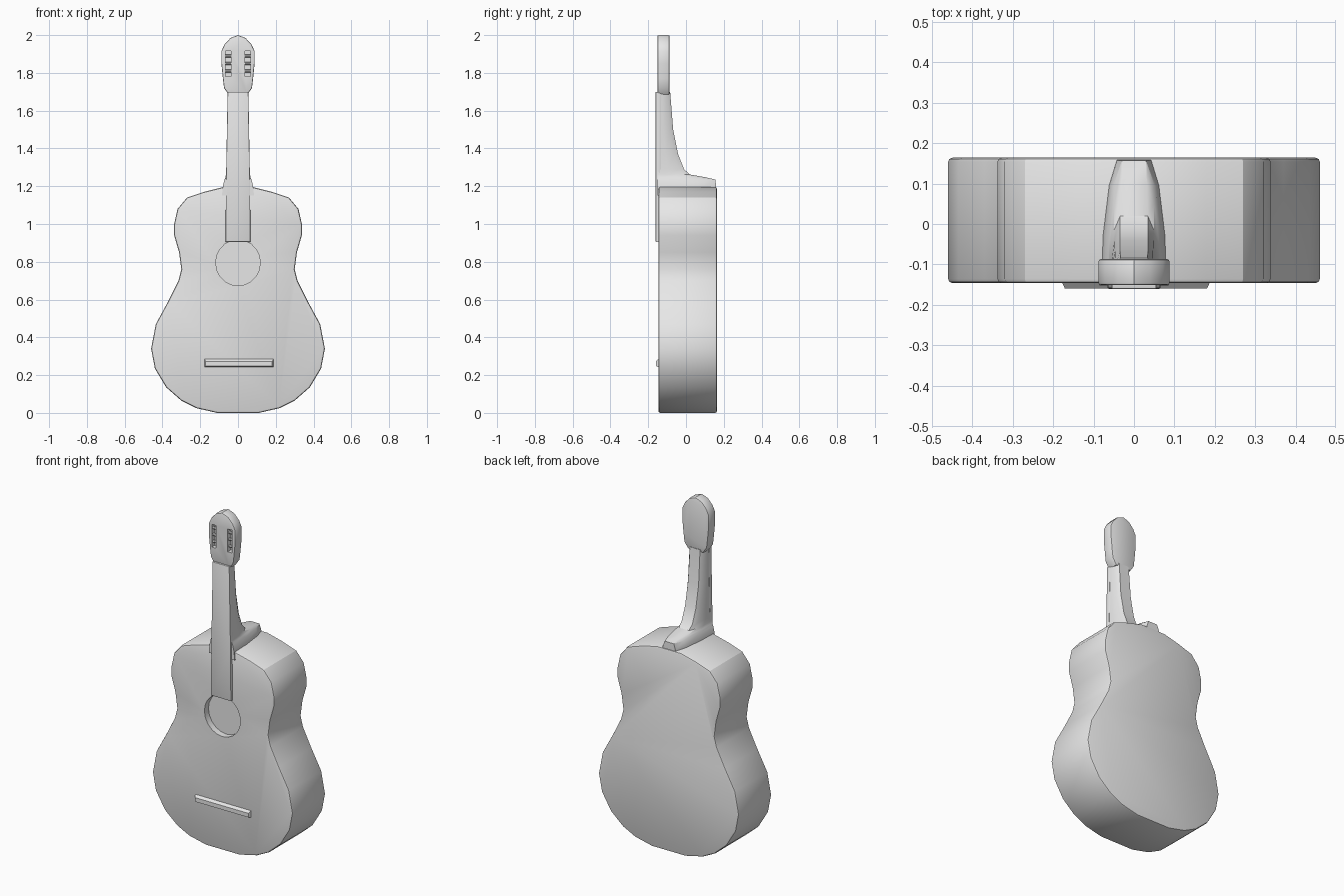
import bpy, bmesh, math
from mathutils import Matrix

cube = bpy.data.objects.get("Cube")
if cube:
    bpy.data.objects.remove(cube, do_unlink=True)

grey = bpy.data.materials.new("plain grey")
grey.use_nodes = True
grey.diffuse_color = (0.8, 0.8, 0.8, 1)
grey.node_tree.nodes["Principled BSDF"].inputs["Base Color"].default_value = (0.8, 0.8, 0.8, 1)


def finish(name, bm):
    """Turn a bmesh into a smooth-by-angle grey object."""
    bmesh.ops.recalc_face_normals(bm, faces=bm.faces[:])
    mesh = bpy.data.meshes.new(name)
    bm.to_mesh(mesh)
    bm.free()
    mesh.materials.append(grey)
    obj = bpy.data.objects.new(name, mesh)
    bpy.context.collection.objects.link(obj)
    shade(obj)
    return obj


def shade(obj):
    bpy.ops.object.select_all(action="DESELECT")
    obj.select_set(True)
    bpy.context.view_layer.objects.active = obj
    bpy.ops.object.shade_smooth_by_angle(angle=math.radians(28))


def mirrored(half):
    """Close a right-hand (x, z) outline with its mirror image."""
    return half + [(-x, z) for x, z in reversed(half) if x > 0]


def slab(name, outline, front, back, bevel=0):
    """Extrude an (x, z) outline in depth and soften both rims."""
    bm = bmesh.new()
    cap = bm.faces.new([bm.verts.new((x, front, z)) for x, z in outline])
    new = bmesh.ops.extrude_face_region(bm, geom=[cap], use_keep_orig=True)["geom"]
    moved = [v for v in new if isinstance(v, bmesh.types.BMVert)]
    bmesh.ops.translate(bm, verts=moved, vec=(0, back - front, 0))
    if bevel:
        bmesh.ops.recalc_face_normals(bm, faces=bm.faces[:])
        rims = [e for e in bm.edges if abs(e.verts[0].co.y - e.verts[1].co.y) < 1e-5]
        bmesh.ops.bevel(bm, geom=rims, offset=bevel, segments=2, profile=0.5, affect="EDGES")
    return finish(name, bm)


def cut(obj, cutter):
    mod = obj.modifiers.new("cut", "BOOLEAN")
    mod.operation = "DIFFERENCE"
    mod.solver = "EXACT"
    mod.object = cutter
    bpy.context.view_layer.objects.active = obj
    bpy.ops.object.modifier_apply(modifier=mod.name)
    bpy.data.objects.remove(cutter, do_unlink=True)
    shade(obj)


def box(x0, x1, z0, z1):
    return [(x0, z0), (x1, z0), (x1, z1), (x0, z1)]


# Waisted body with a shallow sound hole
body = slab("body", mirrored([
    (0.11, 0.0), (0.22, 0.025), (0.3, 0.065), (0.38, 0.135), (0.44, 0.235), (0.46, 0.34),
    (0.435, 0.47), (0.37, 0.59), (0.315, 0.7), (0.3, 0.76), (0.312, 0.85), (0.338, 0.94),
    (0.338, 1.0), (0.32, 1.08), (0.27, 1.14), (0.18, 1.17), (0.08, 1.195)]),
    -0.146, 0.164, 0.01)
hole = [(0.118 * math.cos(a), 0.795 + 0.122 * math.sin(a))
        for a in (math.tau * i / 20 for i in range(20))]
cut(body, slab("hole_cutter", hole, -0.3, -0.108))

# Fretboard running from the hole to the head
slab("fretboard", mirrored([(0.066, 0.905), (0.064, 1.2), (0.055, 1.7)]), -0.161, -0.135, 0.004)

# Neck and heel: sections (height, half width, back depth, back half width)
stations = [(1.15, 0.085, 0.158, 0.045), (1.2, 0.08, 0.158, 0.042), (1.235, 0.072, 0.157, 0.03),
            (1.248, 0.066, 0.1, 0.032), (1.262, 0.064, 0.02, 0.034), (1.29, 0.062, -0.01, 0.035),
            (1.37, 0.06, -0.042, 0.035), (1.5, 0.058, -0.068, 0.035), (1.7, 0.055, -0.084, 0.033)]
bm = bmesh.new()
rings = []
for z, w, back, bw in stations:
    front = -0.152
    d = back - front
    half = [(w, front), (w * 0.95, front + d * 0.4), ((w + bw) / 2, front + d * 0.8), (bw, back)]
    rings.append([bm.verts.new((x, y, z)) for x, y in mirrored(half)])
for low, high in zip(rings, rings[1:]):
    for i in range(len(low)):
        j = (i + 1) % len(low)
        bm.faces.new((low[i], low[j], high[j], high[i]))
bm.faces.new(rings[0])
bm.faces.new(rings[-1])
finish("neck", bm)

# Head with two recessed tuner slots
head = slab("head", mirrored([
    (0.05, 1.685), (0.074, 1.72), (0.08, 1.77), (0.088, 1.85), (0.088, 1.915),
    (0.072, 1.95), (0.04, 1.985), (0.0, 2.0)]), -0.151, -0.087, 0.006)
for side in (-1, 1):
    cut(head, slab("slot_cutter", box(side * 0.038, side * 0.066, 1.78, 1.915), -0.3, -0.122))
    # Tuner rollers crossing each slot
    for z in (1.81, 1.85, 1.89):
        bm = bmesh.new()
        turn = Matrix.Translation((side * 0.056, -0.136, z)) @ Matrix.Rotation(math.pi / 2, 4, "Y")
        bmesh.ops.create_cone(bm, cap_ends=True, segments=8, radius1=0.008, radius2=0.008,
                              depth=0.05, matrix=turn)
        finish("tuner_roller", bm)

# Bridge: a low wedge, steepest along its lower edge
bridge = slab("bridge", box(-0.18, 0.19, 0.24, 0.29), -0.16, -0.14)
for v in bridge.data.vertices:
    if v.co.y < -0.15:
        v.co.x *= 0.95
        v.co.z += 0.008 if v.co.z < 0.26 else -0.018
